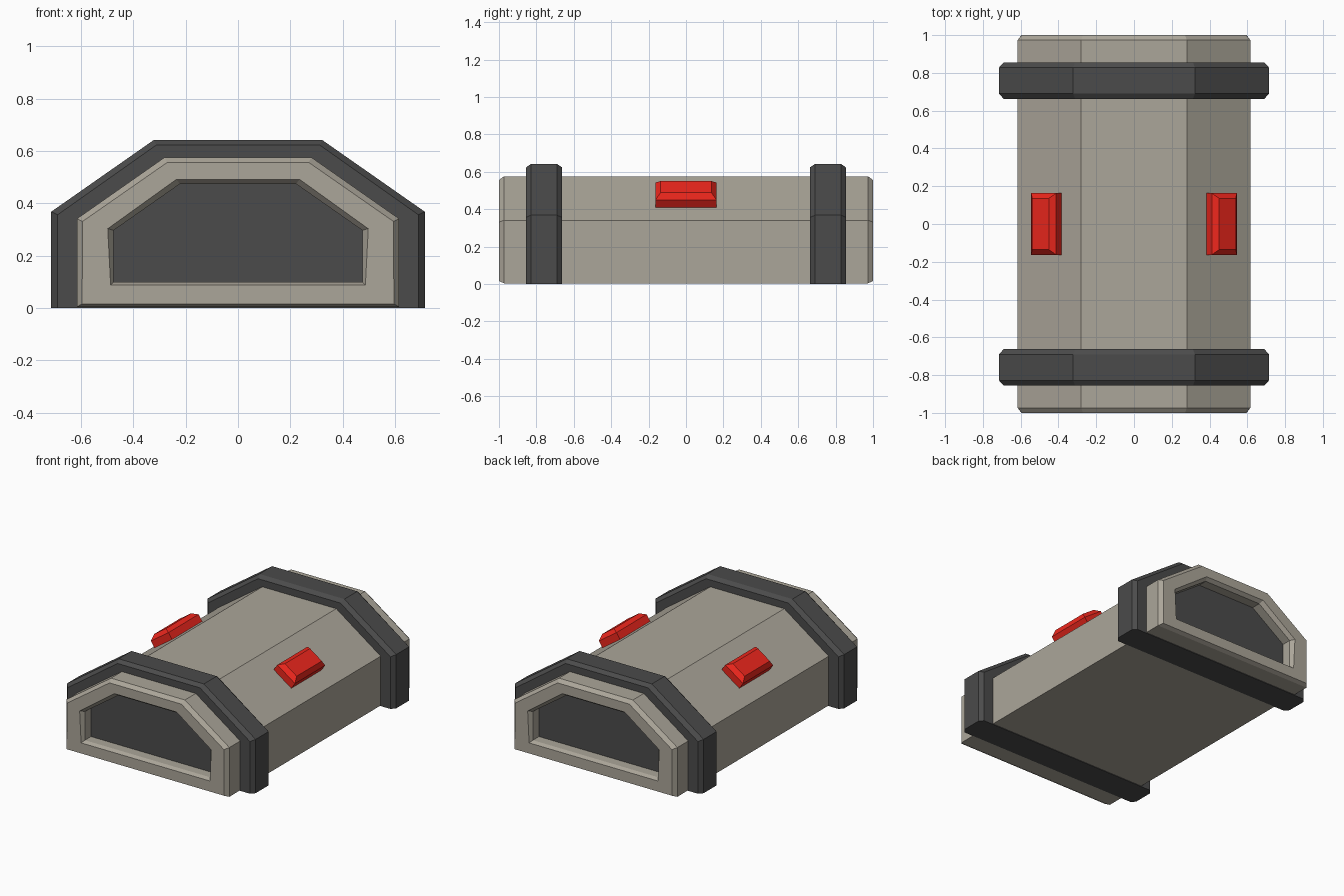
import bpy, bmesh
from mathutils import Vector

if "Cube" in bpy.data.objects:
    bpy.data.objects.remove(bpy.data.objects["Cube"])


def material(name, rgb):
    m = bpy.data.materials.new(name)
    m.diffuse_color = (*rgb, 1)
    m.use_nodes = True
    m.node_tree.nodes["Principled BSDF"].inputs["Base Color"].default_value = m.diffuse_color
    return m


BEIGE = material("warm_grey", (0.41, 0.38, 0.32))
DARK = material("dark_grey", (0.07, 0.07, 0.07))
RED = material("red", (0.85, 0.02, 0.012))


def loft(name, loops, mat):
    """Bridge successive loops of points and cap both ends."""
    bm = bmesh.new()
    rings = [[bm.verts.new(p) for p in loop] for loop in loops]
    n = len(rings[0])
    for a, b in zip(rings, rings[1:]):
        for i in range(n):
            j = (i + 1) % n
            bm.faces.new((a[i], a[j], b[j], b[i]))
    bm.faces.new(rings[0][::-1])
    bm.faces.new(rings[-1])
    bmesh.ops.recalc_face_normals(bm, faces=bm.faces)
    me = bpy.data.meshes.new(name)
    bm.to_mesh(me)
    bm.free()
    me.materials.append(mat)
    ob = bpy.data.objects.new(name, me)
    bpy.context.collection.objects.link(ob)
    return ob


def arch(y, base, shoulder, top):
    """Six-sided arched section at depth y; each argument is (half width, z)."""
    half = [base, shoulder, top]
    pts = half + [(-x, z) for x, z in reversed(half)]
    return [(x, y, z) for x, z in pts]


# Body: chamfered shell with a recess in both ends
outer = ((0.616, 0.004), (0.616, 0.341), (0.28, 0.576))
rim = ((0.596, 0.016), (0.594, 0.331), (0.271, 0.556))
lip = ((0.487, 0.088), (0.498, 0.303), (0.235, 0.492))
well = ((0.475, 0.1), (0.475, 0.297), (0.222, 0.474))
steps = [(0.89, well), (0.975, well), (1.0, lip), (1.0, rim), (0.973, outer)]
loops = [arch(-y, *s) for y, s in steps] + [arch(y, *s) for y, s in reversed(steps)]
loft("body", loops, BEIGE)

# Dark panels at the bottom of the recesses, and the two chamfered bands
band_outer = ((0.714, 0), (0.714, 0.368), (0.322, 0.642))
band_inner = ((0.69, 0), (0.69, 0.356), (0.312, 0.623))
for side, s in (("front", -1), ("back", 1)):
    loft(side + "_panel", [arch(s * y, *well) for y in (0.88, 0.91)], DARK)
    profile = [(0.662, band_inner), (0.69, band_outer), (0.829, band_outer), (0.856, band_inner)]
    loft(side + "_band", [arch(s * y, *p) for y, p in profile], DARK)

# Red buttons standing on the sloped sides, top edges chamfered
slope = Vector((0.82, 0, -0.572)).normalized()
normal = Vector((0.572, 0, 0.82)).normalized()
centre = Vector((0.4505, 0, 0.456))
for side, s in (("left", -1), ("right", 1)):
    loops = []
    for h, w, l in ((-0.01, 0.081, 0.163), (0.049, 0.081, 0.163), (0.077, 0.054, 0.136)):
        loop = []
        for a, b in ((-1, -1), (1, -1), (1, 1), (-1, 1)):
            p = centre + normal * h + slope * a * w
            loop.append((s * p.x, b * l, p.z))
        loops.append(loop)
    loft(side + "_button", loops, RED)
